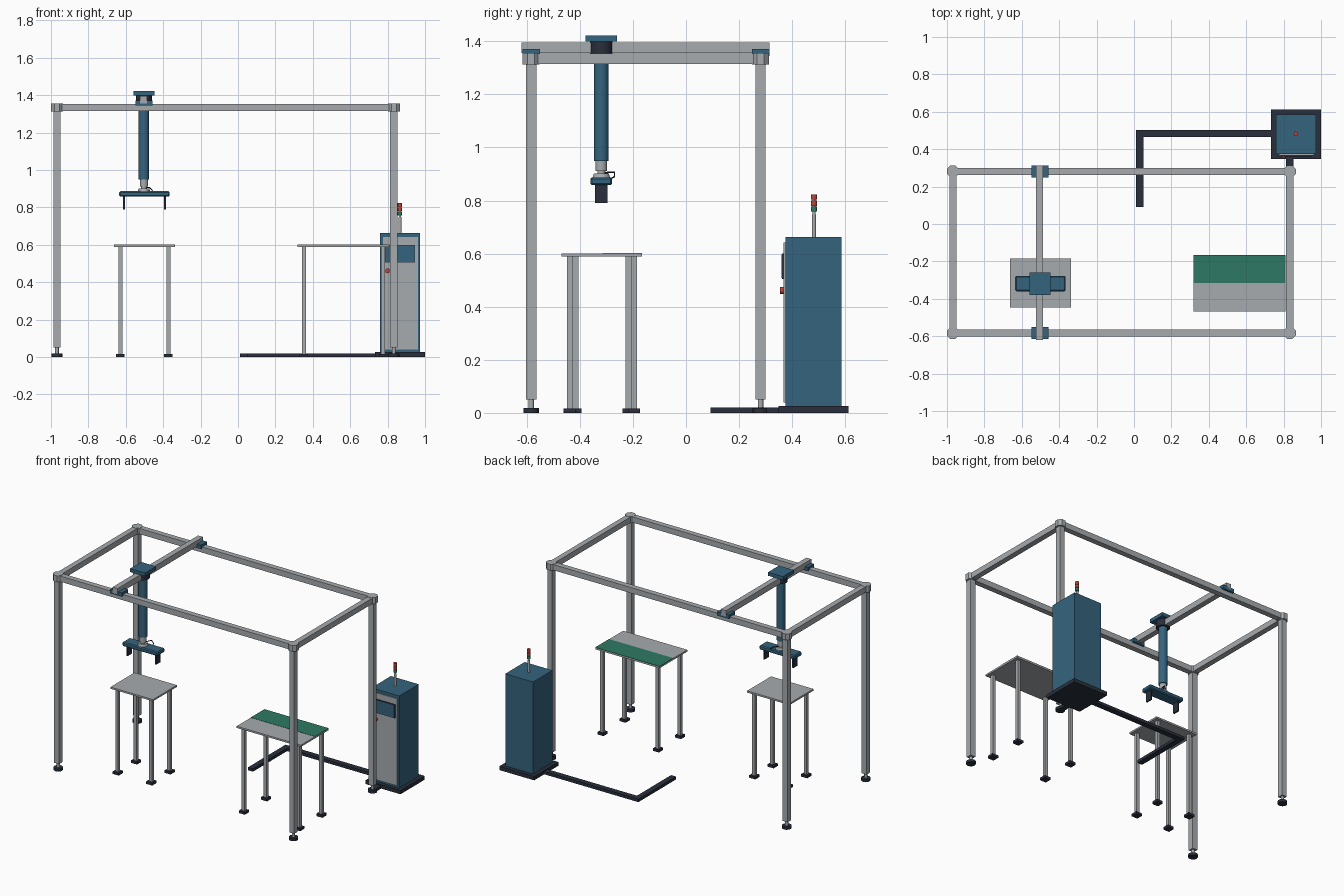
import bpy, math
from mathutils import Vector

if "Cube" in bpy.data.objects:
    bpy.data.objects.remove(bpy.data.objects["Cube"])


def material(name, rgb):
    m = bpy.data.materials.new(name)
    m.diffuse_color = (*rgb, 1)
    m.use_nodes = True
    m.node_tree.nodes["Principled BSDF"].inputs["Base Color"].default_value = m.diffuse_color
    return m


GREY = material("aluminium grey", (0.39, 0.41, 0.43))
BLUE = material("steel blue", (0.035, 0.127, 0.21))
DARK = material("dark navy", (0.022, 0.028, 0.045))
GREEN = material("green", (0.027, 0.19, 0.125))
RED = material("red", (0.5, 0.06, 0.045))


def box(name, x, y, z, mat):
    """Box from (min, max) ranges on each axis."""
    bpy.ops.mesh.primitive_cube_add(
        size=1, location=[(a + b) / 2 for a, b in (x, y, z)])
    ob = bpy.context.object
    ob.scale = [b - a for a, b in (x, y, z)]
    bpy.ops.object.transform_apply(location=False, rotation=False, scale=True)
    ob.name = name
    ob.data.materials.append(mat)
    return ob


def cyl(name, x, y, z, r, mat, sides=24, r2=None):
    """Upright cylinder or cone between the two heights in z."""
    bpy.ops.mesh.primitive_cone_add(
        vertices=sides, radius1=r, radius2=r if r2 is None else r2,
        depth=z[1] - z[0], location=(x, y, (z[0] + z[1]) / 2))
    ob = bpy.context.object
    ob.name = name
    ob.data.materials.append(mat)
    if sides > 8:
        bpy.ops.object.shade_smooth_by_angle()
    return ob


def around(c, h):
    return (c - h, c + h)


# Gantry frame
PX, PY = (-0.968, 0.833), (-0.583, 0.281)
H = 0.019
BEAM_Z = (1.315, 1.354)
for x in PX:
    for y in PY:
        box("frame_post", around(x, H), around(y, H), (0.05, 1.316), GREY)
        cyl("post_foot_stem", x, y, (0.015, 0.051), 0.010, GREY, 16)
        cyl("post_foot", x, y, (0, 0.018), 0.030, DARK, 16)
        # Octagonal corner joint
        joint = cyl("corner_joint", x, y, (1.313, 1.356),
                    0.032 / math.cos(math.pi / 8), GREY, 8)
        joint.rotation_euler.z = math.pi / 8
    box("frame_side_beam", around(x, H), PY, BEAM_Z, GREY)
for y in PY:
    box("frame_long_beam", PX, around(y, H), BEAM_Z, GREY)

# Travelling cross beam with end clamps
RX, RY = -0.503, -0.319
box("cross_beam", around(RX - 0.003, H), (-0.62, 0.314), (1.355, 1.396), GREY)
for y in PY:
    box("beam_clamp", around(RX, 0.045), around(y, 0.033), (1.345, 1.371), BLUE)

# Hanging arm
box("carriage_plate", around(RX, 0.057), around(RY, 0.060), (1.398, 1.422), BLUE)
cyl("carriage_housing", RX, RY, (1.353, 1.399), 0.043, DARK)
cyl("arm_column", RX, RY, (0.949, 1.356), 0.028, BLUE)
cyl("wrist_collar", RX, RY, (0.912, 0.950), 0.022, GREY)
cyl("wrist_neck", RX, RY, (0.895, 0.914), 0.015, GREY)
cyl("wrist_flange", RX, RY, (0.884, 0.902), 0.034, GREY, r2=0.028)

# Gripper bar with bevelled long edges, and two fingers
bar = box("gripper_bar", (-0.635, -0.365), around(RY, 0.041), (0.858, 0.887), BLUE)
bev = bar.modifiers.new("edge bevel", 'BEVEL')
bev.width = 0.006
bev.segments = 1
for s in (-1, 1):
    box("gripper_finger", around(-0.5 + s * 0.110, 0.005), around(RY, 0.023),
        (0.79, 0.86), DARK)

# Air hose looping from wrist to gripper
curve = bpy.data.curves.new("air_hose", 'CURVE')
curve.dimensions = '3D'
curve.bevel_depth = 0.003
curve.bevel_resolution = 2
pts = [(0.01, 0.015, 0.905), (0.03, 0.05, 0.907), (0.045, 0.05, 0.89),
       (0.05, 0.035, 0.882)]
spline = curve.splines.new('POLY')
spline.points.add(len(pts) - 1)
for p, (dx, dy, z) in zip(spline.points, pts):
    p.co = (RX + dx, RY + dy, z, 1)
hose = bpy.data.objects.new("air_hose", curve)
curve.materials.append(DARK)
bpy.context.collection.objects.link(hose)


# Tables
def table(label, x, y):
    box(label + "_top", x, y, (0.589, 0.601), GREY)
    for lx in (x[0] + 0.034, x[1] - 0.034):
        for ly in (y[0] + 0.031, y[1] - 0.031):
            box(label + "_leg", around(lx, 0.011), around(ly, 0.011),
                (0.015, 0.59), GREY)
            box(label + "_foot", around(lx, 0.023), around(ly, 0.023),
                (0, 0.017), DARK)


table("small_table", (-0.663, -0.338), (-0.447, -0.185))
table("large_table", (0.318, 0.81), (-0.469, -0.165))
box("table_mat", (0.318, 0.81), (-0.315, -0.165), (0.600, 0.6025), GREEN)

# Control cabinet
box("cabinet_base", (0.733, 1.0), (0.348, 0.613), (0, 0.026), DARK)
box("cabinet_body", (0.76, 0.973), (0.374, 0.586), (0.025, 0.663), BLUE)
box("cabinet_door", (0.775, 0.962), (0.367, 0.375), (0.04, 0.642), GREY)
box("screen_frame", (0.785, 0.947), (0.362, 0.368), (0.505, 0.600), DARK)
box("screen", (0.789, 0.943), (0.360, 0.363), (0.509, 0.596), BLUE)
button = cyl("stop_button", 0.80, 0.361, (0.454, 0.468), 0.013, RED)
button.rotation_euler.x = math.pi / 2

# Signal tower
LX, LY = 0.866, 0.482
cyl("signal_pole", LX, LY, (0.66, 0.748), 0.008, GREY, 16)
cyl("signal_core", LX, LY, (0.745, 0.82), 0.006, GREY, 16)
for z, mat in ((0.758, GREEN), (0.780, RED), (0.803, RED)):
    cyl("signal_lamp", LX, LY, (z, z + 0.020), 0.012, mat, 20)

# Floor cable ducts
box("floor_duct_long", (0.012, 0.74), (0.465, 0.503), (0, 0.02), DARK)
box("floor_duct_short", (0.012, 0.05), (0.092, 0.466), (0, 0.02), DARK)
box("floor_duct_post", around(0.833, H), (0.27, 0.35), (0, 0.02), DARK)
